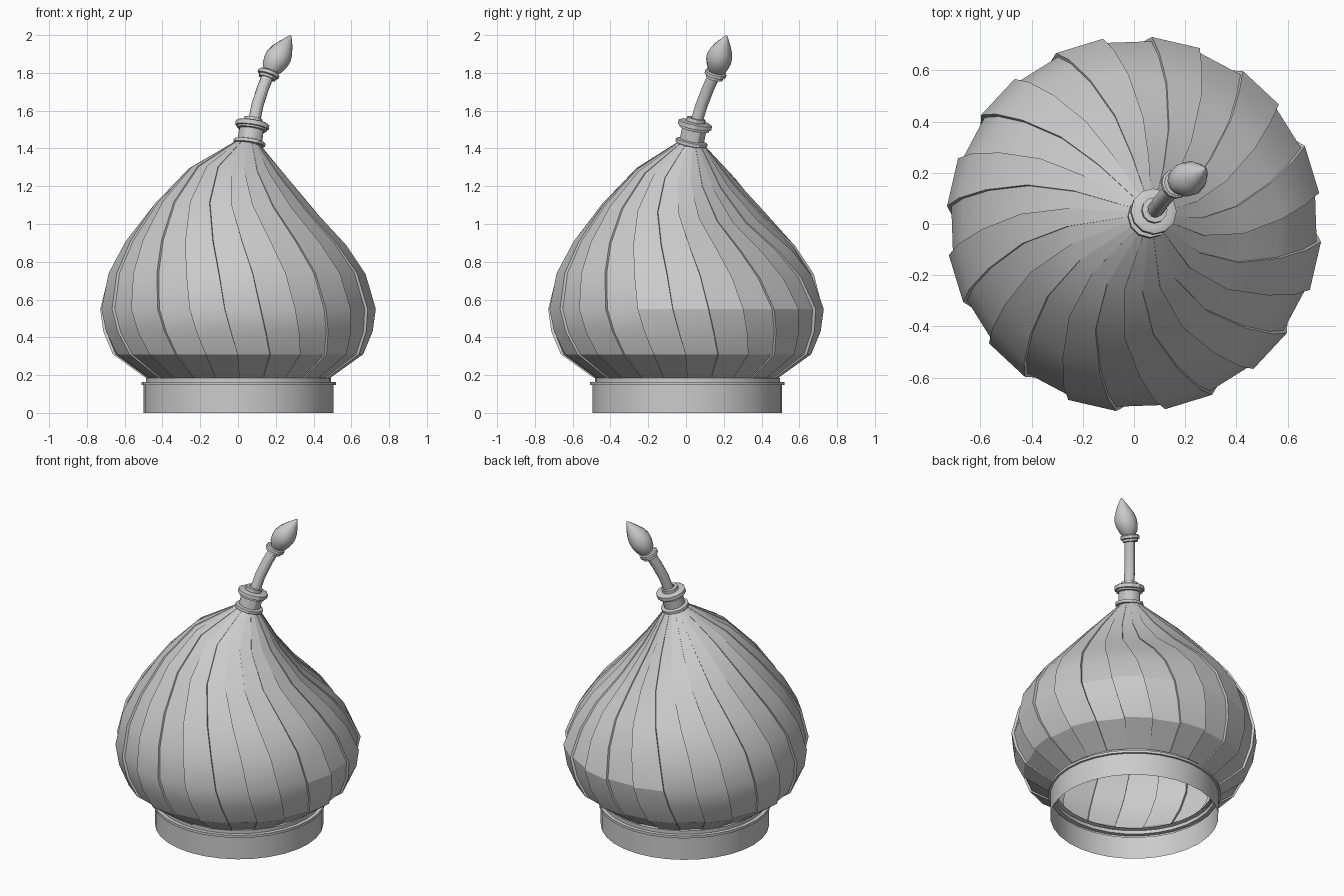
import bpy, math
from mathutils import Vector

if "Cube" in bpy.data.objects:
    bpy.data.objects.remove(bpy.data.objects["Cube"])


def add_object(name, verts, faces, angle):
    mesh = bpy.data.meshes.new(name)
    mesh.from_pydata([tuple(v) for v in verts], [], faces)
    obj = bpy.data.objects.new(name, mesh)
    bpy.context.collection.objects.link(obj)
    bpy.ops.object.select_all(action='DESELECT')
    obj.select_set(True)
    bpy.context.view_layer.objects.active = obj
    bpy.ops.object.shade_smooth_by_angle(angle=math.radians(angle))
    return obj


def skin(name, rings, angle=30, cap=False):
    """Skin a stack of equal-sized closed vertex rings."""
    n = len(rings[0])
    faces = []
    for k in range(len(rings) - 1):
        for i in range(n):
            j = (i + 1) % n
            faces.append((k*n + i, k*n + j, (k+1)*n + j, (k+1)*n + i))
    if cap:
        faces.append(tuple(range((len(rings) - 1)*n, len(rings)*n)))
    return add_object(name, [v for r in rings for v in r], faces, angle)


def circle(center, normal, r, n):
    q = Vector((0, 0, 1)).rotation_difference(Vector(normal))
    return [Vector(center) + q @ Vector((r*math.cos(t), r*math.sin(t), 0))
            for t in (2*math.pi*i/n for i in range(n))]


def lathe(name, base, direction, profile, n, cap=False):
    """Revolve (radius, distance) points about a tilted axis."""
    d = Vector(direction).normalized()
    return skin(name, [circle(Vector(base) + d*s, d, r, n)
                       for r, s in profile], cap=cap)


# drum with a thin rim, open underneath
lathe("base_drum", (.003, .007, 0), (0, 0, 1),
      [(.502, 0), (.502, .147), (.515, .147), (.515, .163), (.49, .163),
       (.49, .185), (.465, .19)], 32)

# twisted onion dome: ring z, radius, twist in degrees, centre x and y, lean,
# then inward and downward squash on the side the tip leans to
dome = [(.185, .483, 1, 0, 0, 0, 0, 0), (.31, .655, 0, 0, 0, 0, 0, 0),
        (.43, .706, -3, 0, 0, 0, 0, 0), (.55, .725, -5.5, 0, 0, 0, 0, 0),
        (.74, .682, -8.5, 0, 0, 0, .03, .03),
        (.90, .588, -13, 0, 0, .015, .04, .04),
        (1.08, .440, -20, 0, 0, .06, .055, .04),
        (1.26, .272, -26, .012, .008, .12, .035, .03),
        (1.42, .075, -28, .052, .03, .17, 0, 0)]


def dome_point(ring, offset, scale):
    z, r, twist, cx, cy, lean, inward, down = ring
    q = Vector((0, 0, 1)).rotation_difference(Vector((lean, lean, 1)))
    t = math.radians(-90 + twist + offset)
    side = max(0, math.cos(t - math.pi/4))**3
    r = r*scale - inward*side
    p = q @ Vector((r*math.cos(t), r*math.sin(t), 0))
    return Vector((cx, cy, z - down*side)) + p


# 24 flat gores, alternately raised and sunk, with step walls between
verts, faces = [], []


def strip(start, end):
    """Vertical strip between two (offset, scale) edges."""
    b = len(verts)
    for ring in dome:
        verts.append(dome_point(ring, *start))
        verts.append(dome_point(ring, *end))
    for i in range(b, b + 2*len(dome) - 2, 2):
        faces.append((i, i + 1, i + 3, i + 2))


HIGH, LOW = 1.011, .988
for k in range(12):
    a = 30*k
    strip((a - 15, HIGH), (a, HIGH))
    strip((a, HIGH), (a, LOW))
    strip((a, LOW), (a + 15, LOW))
    strip((a + 15, LOW), (a + 15, HIGH))
add_object("onion_dome", verts, faces, 22)

# neck with collars
lathe("neck", (.055, .022, 1.395), (.16, .2, 1),
      [(.06, 0), (.07, .01), (.07, .025), (.085, .028), (.085, .045),
       (.065, .05), (.065, .107), (.08, .11), (.08, .12), (.09, .122),
       (.09, .145), (.08, .15), (.05, .15), (.05, .17), (.03, .172)], 12)

# bent stem
path = [Vector(p) for p in ((.085, .055, 1.54), (.103, .083, 1.63),
                            (.132, .118, 1.72), (.163, .152, 1.795))]
skin("stem", [circle(p, path[min(i+1, 3)] - path[max(i-1, 0)], .032, 12)
              for i, p in enumerate(path)])

# finial ring and bud
lathe("finial_ring", (.153, .15, 1.77), (.35, .25, 1),
      [(.032, 0), (.047, .002), (.047, .015), (.058, .019), (.058, .036),
       (.05, .042), (.03, .042)], 12)
bud = [(.168, .160, 1.80, .034), (.18, .165, 1.825, .055),
       (.20, .172, 1.86, .067), (.217, .178, 1.89, .068),
       (.234, .187, 1.92, .058), (.254, .198, 1.953, .038),
       (.27, .208, 1.98, .018), (.279, .215, 1.998, .003)]
skin("finial_bud", [circle((x, y, z), (.5, .25, 1), r, 12)
                    for x, y, z, r in bud], 40, cap=True)
